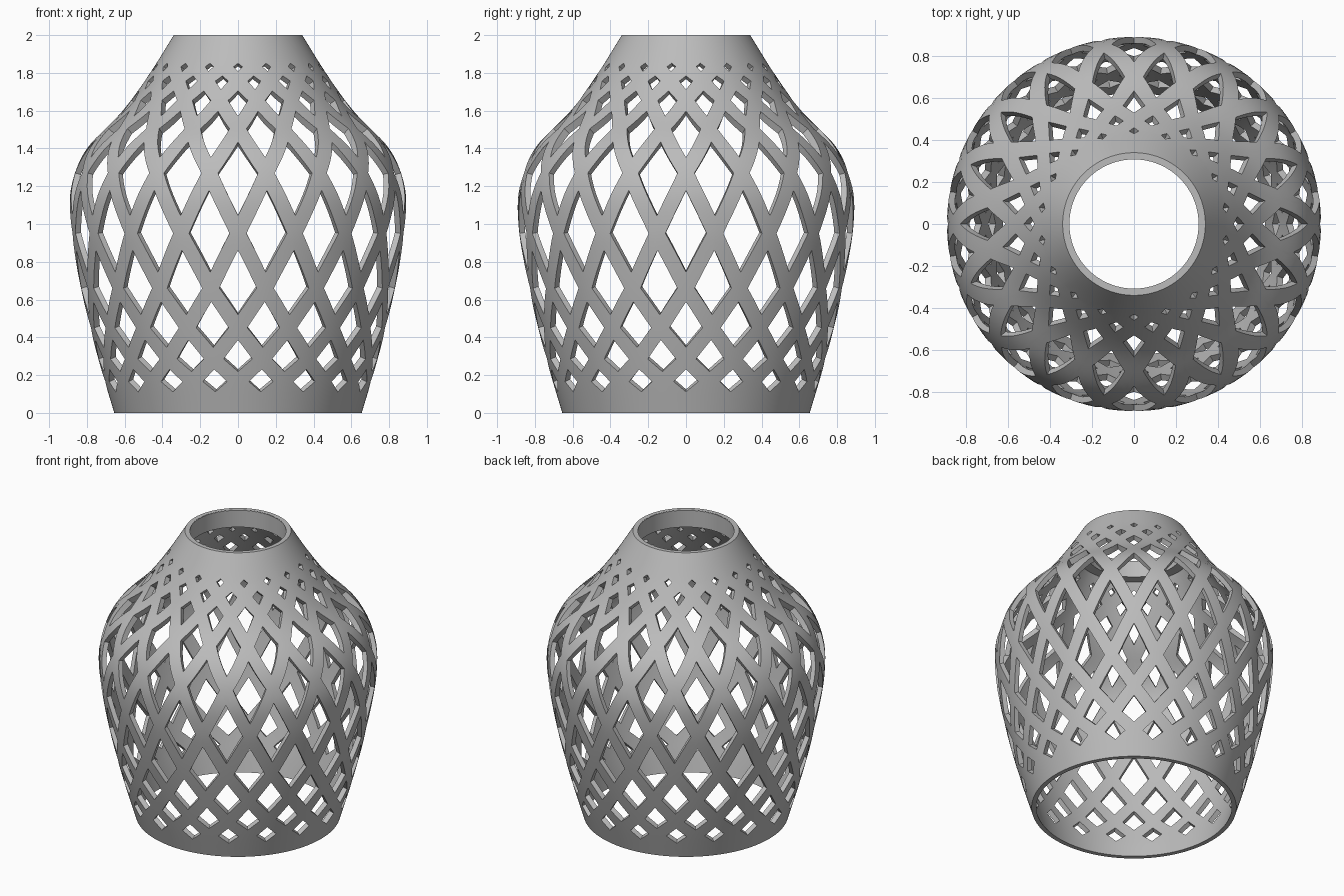
import bpy, bmesh, math
from mathutils import Matrix, Vector

cube = bpy.data.objects.get("Cube")
if cube:
    bpy.data.objects.remove(cube, do_unlink=True)

COUNT = 18                      # openings per ring
HALF = math.pi / COUNT          # half the angle of one cell
BAR = 0.04                      # half the width of a slanted bar
WALL = 0.03
HEIGHT = 2.0
STEPS = 6                       # divisions per cell side

# Outer radius at equal height steps, bottom to top
RADII = [.655, .715, .77, .818, .858, .887, .882, .8, .61, .465, .34]
# Heights where the slanted bars cross
NODES = [.06, .165, .285, .45, .66, .95, 1.27, 1.505, 1.655, 1.757, 1.833, 1.9]

grey = bpy.data.materials.new("plain grey")
grey.use_nodes = True
colour = (0.5, 0.5, 0.5, 1)
grey.diffuse_color = colour
grey.node_tree.nodes["Principled BSDF"].inputs["Base Color"].default_value = colour


def radius(z):
    """Smooth curve through the profile radii."""
    n = len(RADII) - 1
    f = min(max(z / HEIGHT * n, 0), n)
    i = min(int(f), n - 1)
    t = f - i
    b, c = RADII[i], RADII[i + 1]
    a = RADII[i - 1] if i > 0 else 2 * b - c
    d = RADII[i + 2] if i + 2 <= n else 2 * c - b
    return b + t / 2 * (c - a + t * (2*a - 5*b + 4*c - d + t * (3*(b - c) + d - a)))


def slope(z):
    e = 0.01
    return (radius(z + e) - radius(z - e)) / (min(z + e, HEIGHT) - max(z - e, 0))


def on_surface(angle, z):
    r = radius(z)
    return Vector((r * math.sin(angle), -r * math.cos(angle), z))


def outline(corners):
    """Closed loop of angle-height points along the sides of a diamond."""
    loop = []
    for p, q in zip(corners, corners[1:] + corners[:1]):
        loop += [p.lerp(q, s / STEPS) for s in range(STEPS)]
    return loop


def diamond(angle, half, low, side, high):
    return [Vector((angle, low)), Vector((angle + half, side)),
            Vector((angle, high)), Vector((angle - half, side))]


def opening(low, side, high):
    """Half angle, bottom and top of a cell after its bars are taken off."""
    across = HALF * radius(side)
    down = math.hypot(side - low, radius(side) - radius(low))
    up = math.hypot(high - side, radius(high) - radius(side))
    mean = (down + up) / 2
    half = HALF * (1 - BAR * math.hypot(across, mean) / (mean * across))
    bottom = low + (side - low) * BAR * math.hypot(across, down) / (across * down)
    top = high - (high - side) * BAR * math.hypot(across, up) / (across * up)
    return half, bottom, top


def add_object(name, bm):
    bmesh.ops.recalc_face_normals(bm, faces=bm.faces[:])
    mesh = bpy.data.meshes.new(name)
    bm.to_mesh(mesh)
    bm.free()
    mesh.materials.append(grey)
    obj = bpy.data.objects.new(name, mesh)
    bpy.context.collection.objects.link(obj)
    bpy.ops.object.select_all(action="DESELECT")
    obj.select_set(True)
    bpy.context.view_layer.objects.active = obj
    bpy.ops.object.shade_smooth_by_angle(angle=math.radians(35))


bm = bmesh.new()


def patch(points):
    bm.faces.new([bm.verts.new(on_surface(p.x, p.y)) for p in points])


def strips(start, end, levels, closed):
    """Rows of quads between two matching lines of points."""
    n = len(start)
    for i in range(n if closed else n - 1):
        j = (i + 1) % n
        for k in range(levels):
            s, t = k / levels, (k + 1) / levels
            patch([start[i].lerp(end[i], s), start[j].lerp(end[j], s),
                   start[j].lerp(end[j], t), start[i].lerp(end[i], t)])


# Lattice cells, each a diamond frame around its opening
last = len(NODES) - 3
for k in range(last + 1):
    low, side, high = NODES[k:k + 3]
    half, bottom, top = opening(low, side, high)
    for j in range(COUNT):
        angle = (2 * j + (k + 1) % 2) * HALF
        frame = diamond(angle, HALF, low, side, high)
        hole = diamond(angle, half, bottom, side, top)
        strips(outline(frame), outline(hole), 2, True)
        # Solid bands below the first ring and above the last
        for ring, tip, rim in ((0, 0, 0.0), (last, 2, HEIGHT)):
            if k == ring:
                for a, b in ((frame[3], frame[tip]), (frame[tip], frame[1])):
                    edge = [a.lerp(b, s / STEPS) for s in range(STEPS + 1)]
                    strips(edge, [Vector((p.x, rim)) for p in edge], 3, False)

bmesh.ops.remove_doubles(bm, verts=bm.verts[:], dist=0.0005)

# Wall thickness: inner skin set square to the wall, with level rims
made = bmesh.ops.extrude_face_region(bm, geom=bm.faces[:], use_keep_orig=True)
for v in made["geom"]:
    if isinstance(v, bmesh.types.BMVert):
        z = v.co.z
        g = slope(z)
        level = max(0, min(1, z / 0.1, (HEIGHT - z) / 0.1))
        out = Vector((v.co.x, v.co.y, 0)).normalized()
        v.co -= out * WALL
        v.co.z += WALL * g * level * (1.5 if g > 0 else 0.85)
add_object("lattice_shade", bm)

# Straight collar inside the neck
bm = bmesh.new()
section = [(.308, 1.88), (.308, 1.998), (.325, 1.998), (.395, 1.88)]
ring = [bm.verts.new((r, 0, z)) for r, z in section]
edges = [bm.edges.new((ring[i - 1], ring[i])) for i in range(len(ring))]
bmesh.ops.spin(bm, geom=ring + edges, cent=(0, 0, 0), axis=(0, 0, 1),
               angle=math.tau, steps=72, use_merge=True)
bmesh.ops.remove_doubles(bm, verts=bm.verts[:], dist=0.0005)
add_object("neck_collar", bm)
